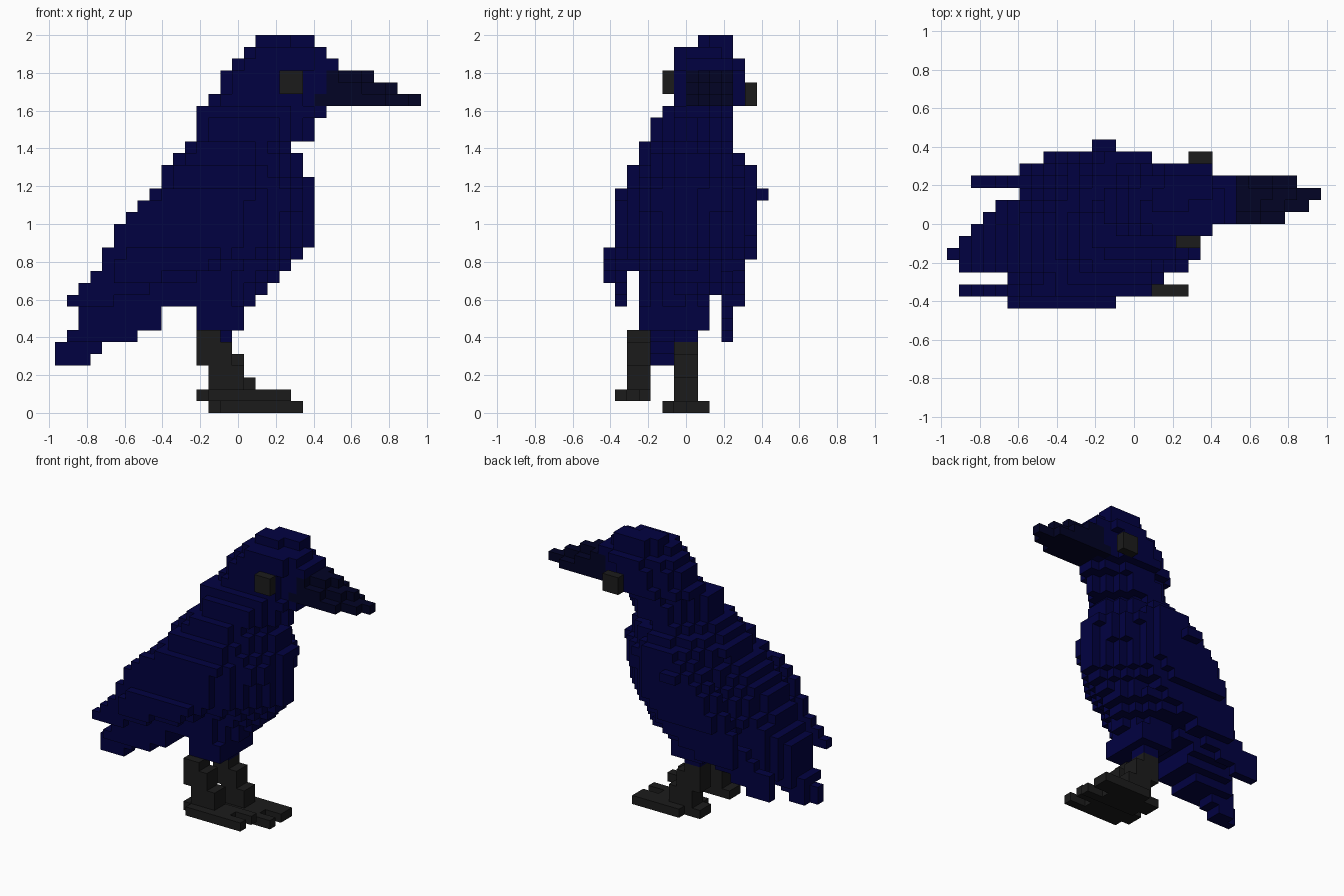
import bpy
import bmesh
from mathutils import Vector

cube = bpy.data.objects.get("Cube")
if cube:
    bpy.data.objects.remove(cube, do_unlink=True)

S = 0.0625                                # edge of one block
ORIGIN = Vector((-15.5 * S, -7 * S, 0))   # corner of block (0, 0, 0)


def material(name, rgb):
    m = bpy.data.materials.new(name)
    m.use_nodes = True
    m.diffuse_color = (*rgb, 1)
    bsdf = next(n for n in m.node_tree.nodes if n.type == 'BSDF_PRINCIPLED')
    bsdf.inputs["Base Color"].default_value = (*rgb, 1)
    bsdf.inputs["Roughness"].default_value = 0.9
    return m


BLUE = material("dark_blue_feathers", (0.0004, 0.0004, 0.053))
BEAK = material("blue_black_beak", (0.0005, 0.0009, 0.018))
GREY = material("charcoal_grey", (0.0112, 0.0112, 0.0112))


def box(x0, x1, y0, y1, z0, z1):
    """Set of blocks in a half-open range."""
    return {(x, y, z) for x in range(x0, x1) for y in range(y0, y1) for z in range(z0, z1)}


def shift(cells, dx, dy, dz):
    return {(x + dx, y + dy, z + dz) for x, y, z in cells}


def oval_layer(z, x0, x1, y0, y1, front_power, turn):
    """One layer of blocks inside a rounded outline whose rear half bends to the right."""
    a, b = (x1 - x0) / 2, (y1 - y0) / 2
    cx, cy = (x0 + x1) / 2, (y0 + y1) / 2
    out = set()
    for x, y, _ in box(x0, x1, y0, y1, z, z + 1):
        u = x + 0.5 - cx
        v = y + 0.5 - cy - turn * min(u, 0)
        power = front_power if u > 0 else 2.2
        if abs(u / a) ** power + abs(v / b) ** power <= 1.0:
            out.add((x, y, z))
    return out


CORNERS = [(-1, -1), (1, -1), (1, 1), (-1, 1)]


def build(name, cells, mat):
    """Mesh of the outer faces of a set of blocks."""
    bm = bmesh.new()
    verts = {}
    for c in cells:
        for axis in range(3):
            for side in (-1, 1):
                n = list(c)
                n[axis] += side
                if tuple(n) in cells:
                    continue
                loop = []
                for s, t in CORNERS[::side]:
                    p = list(c)
                    p[axis] += (side + 1) // 2
                    p[(axis + 1) % 3] += (s + 1) // 2
                    p[(axis + 2) % 3] += (t + 1) // 2
                    key = tuple(p)
                    if key not in verts:
                        verts[key] = bm.verts.new(ORIGIN + Vector(key) * S)
                    loop.append(verts[key])
                bm.faces.new(loop)
    me = bpy.data.meshes.new(name)
    bm.to_mesh(me)
    bm.free()
    me.materials.append(mat)
    ob = bpy.data.objects.new(name, me)
    bpy.context.collection.objects.link(ob)


# Body and neck with a keeled chest: outline (x0, x1, y0, y1) of each layer, from the belly up
BODY = [
    (10, 17, 3, 9), (8, 18, 3, 11), (7, 19, 3, 12), (4, 20, 2, 12), (4, 21, 1, 13),
    (5, 22, 1, 13), (5, 22, 1, 13), (6, 22, 1, 13), (7, 22, 1, 13), (8, 22, 1, 13),
    (9, 22, 2, 13), (9, 21, 2, 13), (10, 21, 3, 12), (11, 20, 3, 11), (12, 22, 4, 11),
    (12, 22, 4, 11), (12, 23, 5, 11),
]
body = set()
for z, row in enumerate(BODY, start=9):
    body |= oval_layer(z, *row, 1.5, 0.25)

# Head, with a small crown
HEAD = [(13, 23, 6, 12), (14, 23, 6, 12), (14, 23, 6, 12), (15, 24, 6, 12), (16, 23, 6, 11)]
head = box(17, 20, 8, 9, 31, 32) | box(17, 22, 9, 10, 31, 32) | box(18, 22, 10, 11, 31, 32)
for z, row in enumerate(HEAD, start=26):
    head |= oval_layer(z, *row, 2.2, 0.15)

# Thighs
thighs = box(12, 16, 3, 5, 7, 9) | box(12, 16, 5, 9, 7, 9) | box(13, 15, 6, 8, 6, 7)

# Tail: layers (x0, x1, y0, y1) from the tip up, its left corner swept forward
TAIL = [(0, 3, 4, 6), (0, 4, 4, 6), (1, 7, 3, 7), (2, 9, 3, 8), (2, 9, 3, 9),
        (2, 11, 3, 9), (2, 10, 3, 9), (3, 9, 3, 9), (4, 8, 3, 9)]
tail = set()
for z, row in enumerate(TAIL, start=4):
    tail |= {c for c in box(*row, z, z + 1) if c[0] >= (c[1] - 4) * 0.9 - 0.5}

# Right wing: plate with a thinner raised patch
right_wing = box(5, 9, 0, 1, 11, 12) | box(5, 13, 0, 1, 12, 13) | box(6, 14, 0, 1, 13, 14)
for z, (x0, x1) in enumerate([(1, 5), (2, 8), (3, 12), (4, 14), (4, 15),
                              (5, 16), (5, 16), (6, 15), (7, 14), (9, 13)], start=9):
    right_wing |= box(x0, x1, 1, 2, z, z + 1)

# Left wing: lower tip, outer plate two blocks thick and one raised feather
left_wing = box(12, 14, 13, 14, 18, 19)
for z, (x0, x1) in enumerate([(2, 5), (2, 7), (2, 9), (4, 11), (5, 14)], start=6):
    left_wing |= box(x0, x1, 10, 11, z, z + 1)
for z, (x0, x1) in enumerate([(6, 11), (6, 13), (6, 15), (6, 16)], start=9):
    left_wing |= box(x0, x1, 11, 12, z, z + 1)
for z, (x0, x1) in enumerate([(8, 15), (8, 16), (9, 17), (9, 17), (10, 17), (11, 17),
                              (12, 16), (13, 15)], start=13):
    left_wing |= box(x0, x1, 12, 13, z, z + 1) | box(x0 - 1, x1, 11, 12, z, z + 1)

# Beak: each upper layer is two blocks shorter
beak = set()
for y, end in zip(range(7, 11), (28, 30, 31, 29)):
    for step in range(3):
        beak |= box(22, end - 2 * step, y, y + 1, 26 + step, 27 + step)
beak -= head

# Eyes
right_eye = box(19, 21, 5, 6, 27, 29)
left_eye = box(20, 22, 12, 13, 26, 28)

# Leg with toes; the left leg stands one block lower and further forward
leg = (box(12, 14, 2, 4, 6, 7) | box(12, 15, 2, 4, 4, 6) | box(13, 16, 2, 4, 2, 4)
       | box(12, 18, 2, 3, 1, 2) | box(12, 20, 3, 4, 1, 2) | box(13, 20, 1, 2, 1, 2))
left_leg = shift(leg, 1, 4, -1) | box(15, 21, 8, 9, 0, 1)

build("beak", beak, BEAK)
build("right_eye", right_eye, GREY)
build("left_eye", left_eye, GREY)
build("right_leg", leg, GREY)
build("left_leg", left_leg, GREY)
solid = beak | right_eye | left_eye | leg | left_leg

# Feathered parts, without the blocks already taken by other parts
for name, cells in [("body", body), ("head", head), ("thighs", thighs), ("tail", tail),
                    ("right_wing", right_wing), ("left_wing", left_wing)]:
    cells = cells - solid
    build(name, cells, BLUE)
    solid |= cells
